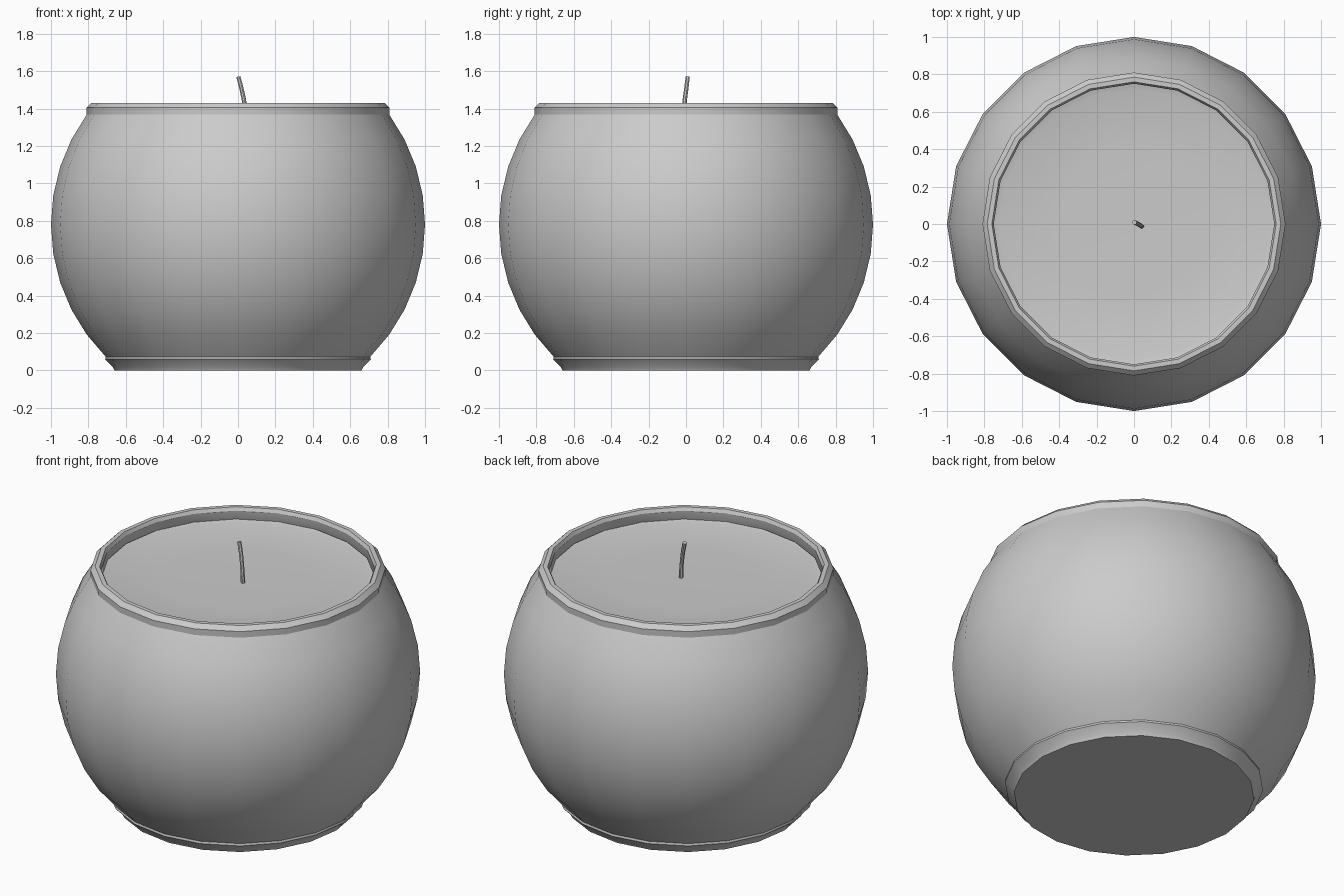
import bpy, bmesh
from math import sin, cos, radians, pi
from mathutils import Vector

if "Cube" in bpy.data.objects:
    bpy.data.objects.remove(bpy.data.objects["Cube"])

SIDES = 20


def lathe(name, profile, sides=SIDES):
    """Spin an (r, z) profile about z; r = 0 makes a pole."""
    bm = bmesh.new()
    rings = []
    for r, z in profile:
        if r == 0:
            rings.append([bm.verts.new((0, 0, z))] * sides)
        else:
            rings.append([bm.verts.new((r * cos(2 * pi * i / sides), r * sin(2 * pi * i / sides), z))
                          for i in range(sides)])
    for a, b in zip(rings, rings[1:]):
        for i in range(sides):
            j = (i + 1) % sides
            corners = list(dict.fromkeys((a[i], a[j], b[j], b[i])))
            bm.faces.new(corners)
    bmesh.ops.recalc_face_normals(bm, faces=bm.faces)
    return finish(name, bm)


def finish(name, bm):
    mesh = bpy.data.meshes.new(name)
    bm.to_mesh(mesh)
    bm.free()
    obj = bpy.data.objects.new(name, mesh)
    bpy.context.collection.objects.link(obj)
    bpy.ops.object.select_all(action='DESELECT')
    obj.select_set(True)
    bpy.context.view_layer.objects.active = obj
    bpy.ops.object.shade_smooth_by_angle(angle=radians(28))
    return obj


def arc(radius, start, end):
    """Sphere profile in 9 degree steps around the belly centre."""
    step = 9 if end > start else -9
    return [(radius * cos(radians(a)), 0.78 + radius * sin(radians(a)))
            for a in range(start, end + step, step)]


# Jar: foot, round belly, rim, inner wall
foot = [(0, 0), (0.66, 0), (0.67, 0.02), (0.71, 0.06)]
rim = [(0.81, 1.405), (0.785, 1.43), (0.76, 1.43), (0.75, 1.41)]
lathe("jar", foot + arc(1.0, -45, 36) + rim + arc(0.94, 36, -45) + [(0, 0.1)])

# Wax filling with a slightly dished top
lathe("wax", [(0, 0.12)] + arc(0.93, -45, 27)
      + [(0.755, 1.345), (0.75, 1.36), (0.72, 1.352), (0.4, 1.345), (0, 1.34)])

# Wick: thin tube along a gentle bend
path = [Vector(p) for p in ((0.042, -0.012, 1.32), (0.039, -0.011, 1.39),
                            (0.031, -0.006, 1.45), (0.018, 0.002, 1.51), (0.002, 0.009, 1.57))]
bm = bmesh.new()
rings = []
for k, p in enumerate(path):
    t = path[min(k + 1, 4)] - path[max(k - 1, 0)]
    rot = t.to_track_quat('Z', 'Y')
    rings.append([bm.verts.new(p + rot @ Vector((0.012 * cos(i * pi / 4), 0.012 * sin(i * pi / 4), 0)))
                  for i in range(8)])
for a, b in zip(rings, rings[1:]):
    for i in range(8):
        bm.faces.new((a[i], a[(i + 1) % 8], b[(i + 1) % 8], b[i]))
bm.faces.new(rings[0][::-1])
bm.faces.new(rings[-1])
bmesh.ops.recalc_face_normals(bm, faces=bm.faces)
finish("wick", bm)
